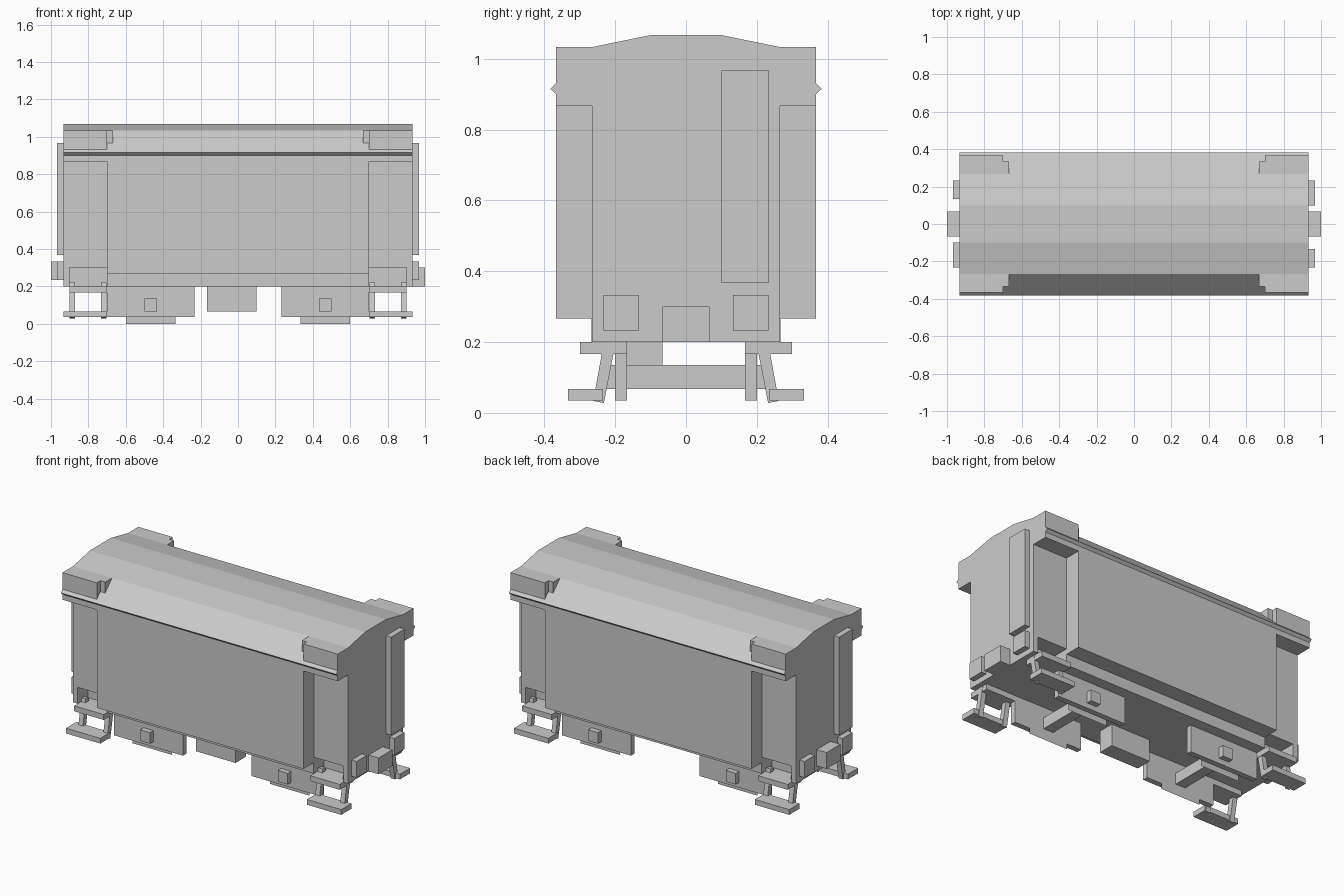
import bpy, bmesh

if "Cube" in bpy.data.objects:
    bpy.data.objects.remove(bpy.data.objects["Cube"])


def make(name, bm):
    bmesh.ops.recalc_face_normals(bm, faces=bm.faces)
    mesh = bpy.data.meshes.new(name)
    bm.to_mesh(mesh)
    bm.free()
    ob = bpy.data.objects.new(name, mesh)
    bpy.context.collection.objects.link(ob)
    return ob


def prism(name, profile, x0, x1):
    """Extrude a (y, z) profile along x."""
    bm = bmesh.new()
    face = bm.faces.new([bm.verts.new((x0, y, z)) for y, z in profile])
    ext = bmesh.ops.extrude_face_region(bm, geom=[face])["geom"]
    moved = [v for v in ext if isinstance(v, bmesh.types.BMVert)]
    bmesh.ops.translate(bm, verts=moved, vec=(x1 - x0, 0, 0))
    return make(name, bm)


def box(name, x0, x1, y0, y1, z0, z1):
    return prism(name, [(y0, z0), (y1, z0), (y1, z1), (y0, z1)], x0, x1)


def mirror(ob, x=True, y=True):
    m = ob.modifiers.new("Mirror", "MIRROR")
    m.use_axis = (x, y, False)
    m.use_mirror_merge = False
    return ob


def cut(target, cutter):
    cutter.hide_render = True
    cutter.hide_viewport = True
    cutter.display_type = "WIRE"
    b = target.modifiers.new("Cut", "BOOLEAN")
    b.operation = "DIFFERENCE"
    b.solver = "EXACT"
    b.object = cutter


# Body with roof, belt moulding and skirt as one profile
half = [(.267, .2), (.267, .267), (.367, .267), (.367, .9),
        (.383, .915), (.267, 1.033), (.1, 1.067)]
body = prism("body", half + [(-y, z) for y, z in reversed(half)], -.933, .933)

# Entrance recesses and footwells at the four corners
for sx in (-1, 1):
    for sy in (-1, 1):
        xs = sorted((sx * .7, sx * 1.1))
        ys = sorted((sy * .266, sy * .5))
        cut(body, box("recess_cutter", *xs, *ys, .15, .867))
        xs = sorted((sx * .7, sx * .9))
        ys = sorted((sy * .167, sy * .5))
        cut(body, box("footwell_cutter", *xs, *ys, .1, .3))

# Raised roof corners and their small brackets
mirror(prism("roof_corner", [(.267, 1.033), (.367, 1.033), (.367, .931)], .7, .933))
mirror(prism("roof_bracket", [(.267, 1.033), (.333, 1.033), (.333, .966)], .667, .7))

# Entrance steps with slanted hangers
mirror(box("upper_step", .7, .9, .167, .3, .167, .2))
mirror(box("lower_step", .7, .933, .235, .333, .035, .067))
hanger = [(.232, .028), (.262, .034), (.228, .222), (.195, .217)]
for x in (.703, .872):
    mirror(prism("step_hanger", hanger, x, x + .03))

# Running gear
mirror(box("axle_frame", .233, .7, .167, .2, .035, .2))
mirror(box("axle", .433, .5, -.233, .233, .067, .135), y=False)
bm = bmesh.new()
bm.faces.new([bm.verts.new((x, .165, z))
              for x, z in ((.333, 0), (.6, 0), (.6, .2), (.333, .2))])
mirror(make("wheel_panel", bm))
box("equipment_box", -.167, .1, -.167, -.067, .067, .2)

# End doors (diagonally opposite), buffers and couplers
box("right_end_door", .933, .967, .1, .233, .367, .967)
box("left_end_door", -.967, -.933, -.233, -.1, .367, .967)
mirror(box("buffer", .933, .967, .133, .233, .233, .333))
box("right_coupler", .933, 1, -.067, .067, .2, .3)
box("left_coupler", -1, -.933, -.067, .067, .233, .333)
